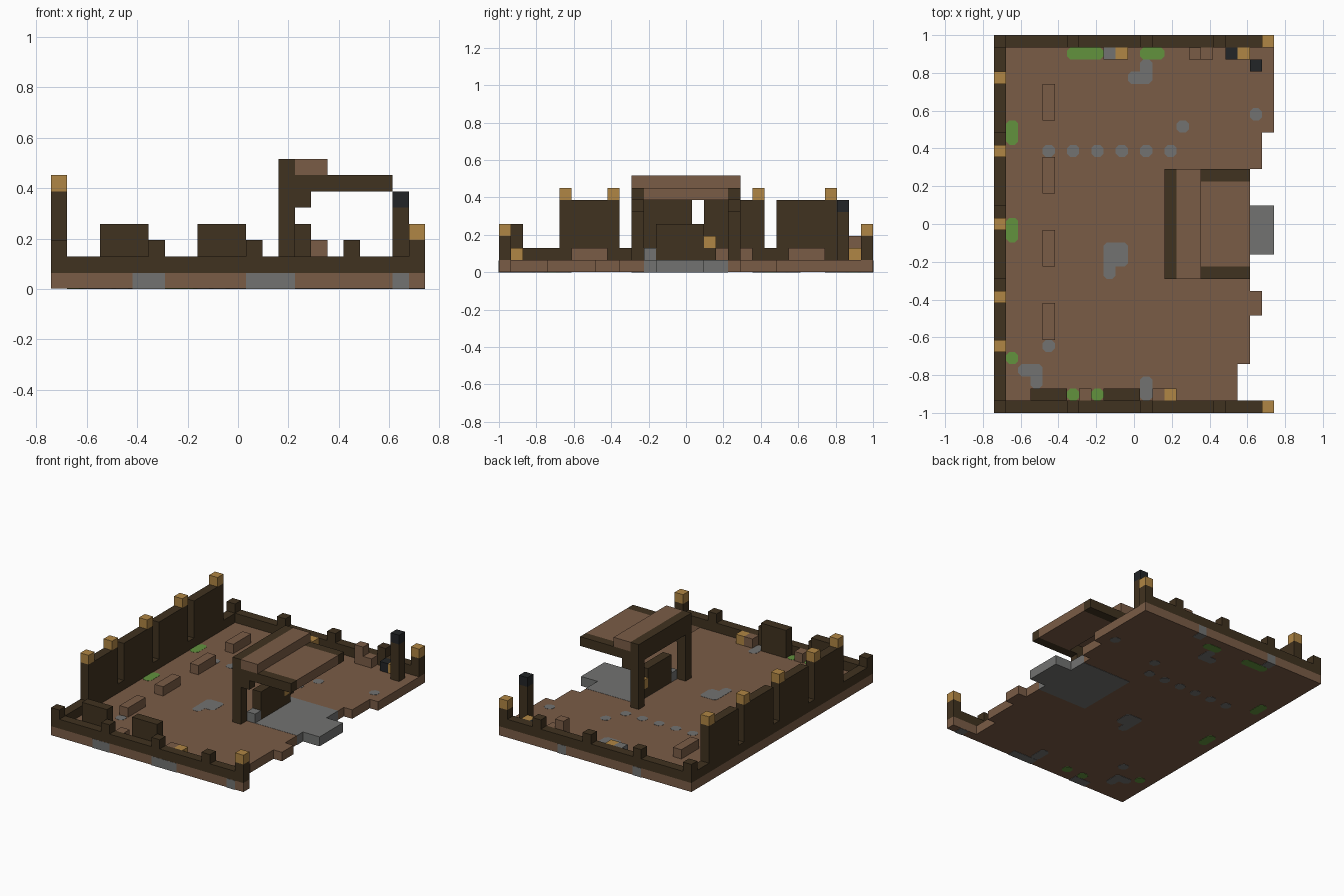
import bpy, bmesh

cube = bpy.data.objects.get("Cube")
if cube:
    bpy.data.objects.remove(cube, do_unlink=True)

U = 2 / 31  # size of one block


def material(name, rgb):
    m = bpy.data.materials.new(name)
    m.use_nodes = True
    m.diffuse_color = (*rgb, 1)
    bsdf = m.node_tree.nodes["Principled BSDF"]
    bsdf.inputs["Base Color"].default_value = (*rgb, 1)
    bsdf.inputs["Roughness"].default_value = 0.9
    return m


BROWN = material("brown earth", (0.195, 0.107, 0.061))
DARK = material("dark timber", (0.051, 0.032, 0.014))
GOLD = material("golden lamp", (0.434, 0.238, 0.058))
GREY = material("grey stone", (0.168, 0.17, 0.165))
GREEN = material("green moss", (0.122, 0.287, 0.048))
BLACK = material("black iron", (0.016, 0.018, 0.02))


def prism(name, outline, z0, z1, mat):
    """Extrude an outline given in block units."""
    bm = bmesh.new()
    base = [bm.verts.new(((x - 11.5) * U, (y - 15.5) * U, z0 * U)) for x, y in outline]
    face = bm.faces.new(base)
    top = bmesh.ops.extrude_face_region(bm, geom=[face])["geom"]
    bmesh.ops.translate(bm, vec=(0, 0, (z1 - z0) * U),
                        verts=[v for v in top if isinstance(v, bmesh.types.BMVert)])
    bmesh.ops.recalc_face_normals(bm, faces=bm.faces)
    mesh = bpy.data.meshes.new(name)
    bm.to_mesh(mesh)
    bm.free()
    mesh.materials.append(mat)
    ob = bpy.data.objects.new(name, mesh)
    bpy.context.collection.objects.link(ob)
    return ob


def box(name, x, y, z, mat, w=1, d=1, h=1):
    return prism(name, [(x, y), (x + w, y), (x + w, y + d), (x, y + d)], z, z + h, mat)


def patch(name, x, y, mat, w=1, d=1):
    """Inlay with clipped corners, visible on top and underneath the floor."""
    c, X, Y = 0.27, x + w, y + d
    return prism(name, [(x + c, y), (X - c, y), (X, y + c), (X, Y - c), (X - c, Y),
                        (x + c, Y), (x, Y - c), (x, y + c)], 0, 1.02, mat)


# Floor with a broken right edge
prism("floor", [(0, 0), (23, 0), (23, 1), (20, 1), (20, 4), (21, 4), (21, 8), (22, 8),
                (22, 10), (21, 10), (21, 20), (22, 20), (22, 23), (23, 23), (23, 31),
                (0, 31)], 0.03, 1, BROWN)
box("stone_floor", 15, 12, 0, GREY, 6.02, 7, 1.02)
box("stone_step", 21, 13, 0, GREY, 2, 4, 1.02)

# Stones and moss set into the floor
for x in range(4, 15, 2):
    patch("stepping_stone", x, 21, GREY)
for x, y, w, d in [(15, 23, 1, 1), (21, 24, 1, 1), (4, 5, 1, 1), (9, 12, 2, 2), (9, 11, 1, 2),
                   (2, 3, 2, 1), (3, 2, 1, 2), (11, 27, 2, 1), (12, 27, 1, 2), (12, 1, 1, 2)]:
    patch("floor_stone", x, y, GREY, w, d)
for x, y, w, d in [(1, 22, 1, 2), (1, 14, 1, 2), (1, 4, 1, 1), (6, 1, 1, 1), (8, 1, 1, 1),
                   (6, 29, 3, 1), (12, 29, 2, 1)]:
    patch("moss", x, y, GREEN, w, d)

# Stones in the outer faces of the floor
for x, w in [(5, 2), (12, 3), (21, 1)]:
    box("front_base_stone", x, -0.02, 0, GREY, w, 1, 0.98)
for x in (6, 15):
    box("back_base_stone", x, 30.02, 0, GREY, 1, 1, 0.98)

# Low walls and their short posts
box("left_low_wall", 0, 0, 1, DARK, 1, 31)
for side, y in (("front", 0), ("back", 30)):
    box(side + "_low_wall", 1, y, 1, DARK, 22)
    for x in (0, 6, 12, 18, 22):
        box(side + "_wall_post", x, y, 2, DARK)
    box(side + "_corner_lamp", 22, y, 3, GOLD)

# Tall left wall panels with lamps
for y in (5, 11, 17, 23):
    box("left_wall_panel", 0, y, 2, DARK, 1, 5, 4)
for y in (5, 9, 15, 21, 27):
    box("left_wall_lamp", 0, y, 6, GOLD)

# Benches
for y in (6, 12, 18, 24):
    box("bench", 4, y, 1, BROWN, 1, 3)

# Shelter: posts, beams, brackets and stepped roof
for y in (11, 19):
    box("shelter_post", 14, y, 1, DARK, 1, 1, 5)
    box("shelter_bracket", 15, y, 5, DARK)
    box("shelter_arm", 15, y, 6, DARK, 6)
box("shelter_beam", 14, 11, 6, DARK, 1, 9, 2)
box("upper_roof", 15, 11, 7, BROWN, 2, 9)
box("lower_roof", 17, 12, 6, BROWN, 4, 7)
box("counter", 15, 13, 1, DARK, 1, 4, 3)
box("counter_end", 15, 17, 1, DARK)
box("counter_lamp", 15, 17, 2, GOLD)
box("stone_seat", 15, 12, 1, GREY)

# Furniture along the front wall
for x in (3, 9):
    box("front_cabinet", x, 1, 1, DARK, 3, 1, 3)
for x in (7, 13):
    box("front_crate", x, 1, 1, BROWN)
box("front_lamp", 14, 1, 1, GOLD)

# Furniture along the back wall
box("back_stone", 9, 29, 1, GREY)
box("back_lamp", 10, 29, 1, GOLD)
box("tall_crate", 16, 29, 1, BROWN, 1, 1, 2)
box("low_crate", 17, 29, 1, BROWN)
box("iron_block", 19, 29, 1, BLACK)
box("right_lamp", 20, 29, 1, GOLD)

# Signal post
box("signal_post", 21, 28, 1, DARK, 1, 1, 4)
box("signal_cap", 21, 28, 5, BLACK)
